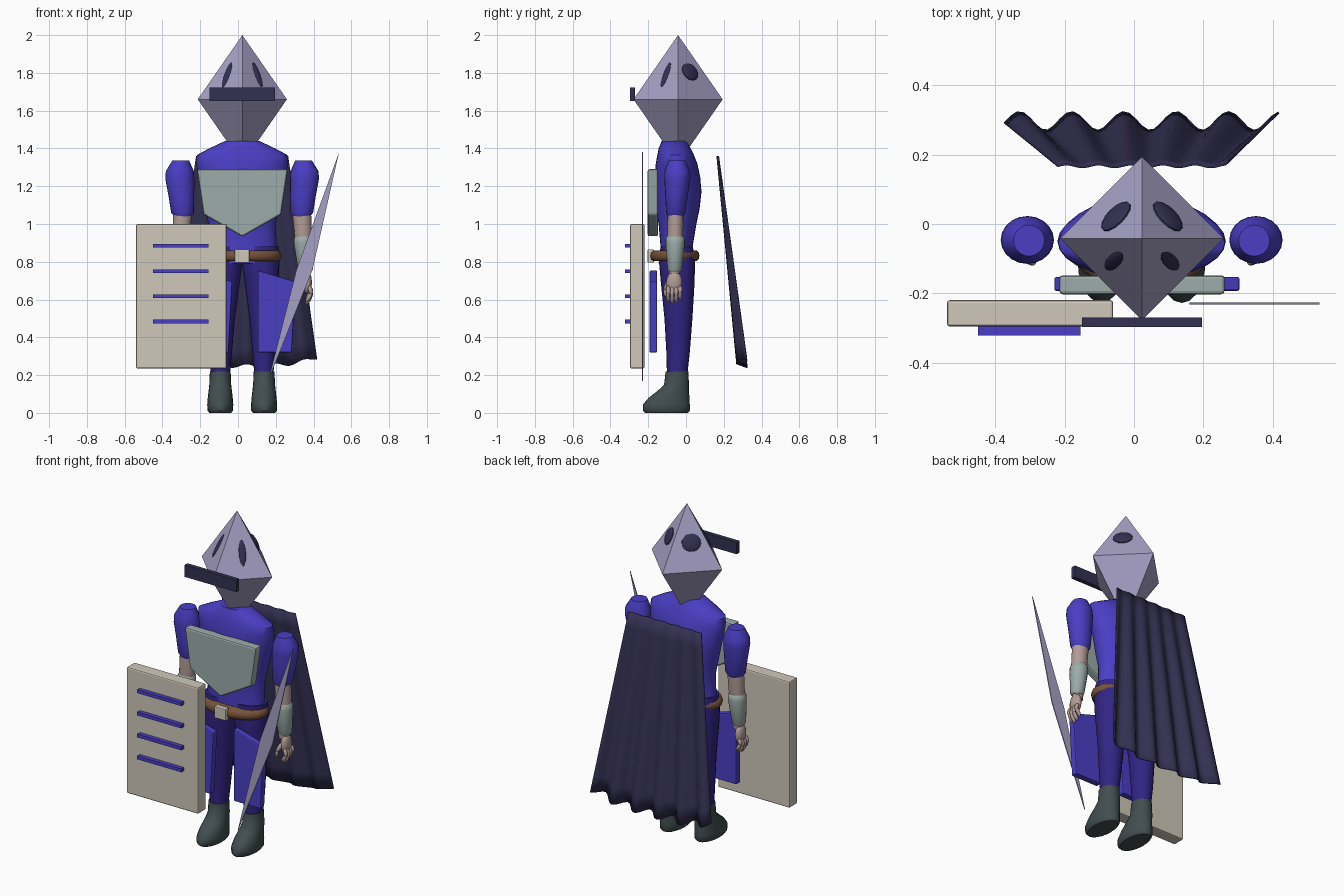
import bpy, bmesh, math
from mathutils import Vector, Matrix

if "Cube" in bpy.data.objects:
    bpy.data.objects.remove(bpy.data.objects["Cube"])

MID = 0.022   # x of the figure's mirror plane
CY = -0.045   # y of the figure's axis


def lin(c):
    c /= 255
    return c / 12.92 if c <= 0.04045 else ((c + 0.055) / 1.055) ** 2.4


def mat(name, r, g, b):
    m = bpy.data.materials.new(name)
    m.diffuse_color = (lin(r), lin(g), lin(b), 1)
    m.use_nodes = True
    m.node_tree.nodes["Principled BSDF"].inputs["Base Color"].default_value = m.diffuse_color
    return m


BLUE = mat("royal_blue", 74, 62, 196)
INDIGO = mat("indigo_cloth", 50, 36, 132)
STEEL = mat("lavender_steel", 166, 160, 196)
DARK = mat("dark_navy", 52, 48, 82)
CREAM = mat("cream", 208, 200, 186)
PLATE = mat("grey_green_plate", 156, 172, 169)
BOOT = mat("boot_slate", 66, 78, 80)
BROWN = mat("leather_brown", 118, 82, 58)
SKIN = mat("skin", 178, 156, 150)


def finish(bm, name, material, smooth=False, bevel=0):
    bmesh.ops.recalc_face_normals(bm, faces=bm.faces)
    me = bpy.data.meshes.new(name)
    bm.to_mesh(me)
    bm.free()
    ob = bpy.data.objects.new(name, me)
    bpy.context.collection.objects.link(ob)
    me.materials.append(material)
    if bevel:
        b = ob.modifiers.new("edge_bevel", 'BEVEL')
        b.width, b.segments = bevel, 2
    if smooth:
        bpy.ops.object.select_all(action='DESELECT')
        ob.select_set(True)
        bpy.context.view_layer.objects.active = ob
        bpy.ops.object.shade_smooth_by_angle(angle=math.radians(42))
    return ob


def loft(name, rings, material, n=20):
    """Solid through horizontal elliptical rings (z, cx, cy, rx, ry)."""
    bm = bmesh.new()
    loops = [[bm.verts.new((cx + rx * math.cos(2 * math.pi * i / n),
                            cy + ry * math.sin(2 * math.pi * i / n), z)) for i in range(n)]
             for z, cx, cy, rx, ry in rings]
    for a, b in zip(loops, loops[1:]):
        for i in range(n):
            j = (i + 1) % n
            bm.faces.new((a[i], a[j], b[j], b[i]))
    bm.faces.new(loops[0])
    bm.faces.new(loops[-1])
    return finish(bm, name, material, True)


def box(name, x0, x1, y0, y1, z0, z1, material, bevel=0):
    return plate(name, [(x0, z0), (x1, z0), (x1, z1), (x0, z1)], y0, y1, material, bevel)


def plate(name, outline, y0, y1, material, bevel=0):
    """Extrude an x-z outline from y0 to y1."""
    bm = bmesh.new()
    f = bm.faces.new([bm.verts.new((x, y0, z)) for x, z in outline])
    ext = bmesh.ops.extrude_face_region(bm, geom=[f])['geom']
    bmesh.ops.translate(bm, vec=(0, y1 - y0, 0),
                        verts=[v for v in ext if isinstance(v, bmesh.types.BMVert)])
    return finish(bm, name, material, False, bevel)


def ellipsoid(bm, centre, size, rot=None):
    m = Matrix.Translation(centre)
    if rot:
        m = m @ rot.to_matrix().to_4x4()
    bmesh.ops.create_uvsphere(bm, u_segments=14, v_segments=9, radius=1,
                              matrix=m @ Matrix.Diagonal((*size, 1)))


def segment(bm, p, q, r):
    """Rounded finger bone between two points."""
    p, q = Vector(p), Vector(q)
    d = q - p
    ellipsoid(bm, (p + q) / 2, (r, r, d.length / 2 + r * 0.7), d.to_track_quat('Z', 'Y'))


# Octahedral helmet
HC, HR, HH = Vector((0.023, -0.042, 1.66)), 0.236, 0.34
bm = bmesh.new()
top, bot = bm.verts.new(HC + Vector((0, 0, HH))), bm.verts.new(HC - Vector((0, 0, HH)))
ring = [bm.verts.new(HC + Vector(d) * HR) for d in ((1, 0, 0), (0, 1, 0), (-1, 0, 0), (0, -1, 0))]
for i in range(4):
    bm.faces.new((ring[i], ring[(i + 1) % 4], top))
    bm.faces.new((ring[(i + 1) % 4], ring[i], bot))
finish(bm, "helmet", STEEL)

# Dark eye shapes showing through the upper helmet faces
for sx, side in ((-1, "left"), (1, "right")):
    for sy, dx, dy, z, size, where in (
            (-1, 0.081, 0.065, 1.79, (0.02, 0.075, 0.008), "front"),
            (1, 0.075, 0.064, 1.805, (0.056, 0.05, 0.014), "back")):
        bm = bmesh.new()
        rot = Vector((sx, sy, HR / HH)).to_track_quat('Z', 'Y')
        ellipsoid(bm, (HC.x + sx * dx, HC.y + sy * dy, z), size, rot)
        finish(bm, f"{where}_eye_{side}", DARK, True)
box("visor_bar", -0.15, 0.197, -0.297, -0.27, 1.65, 1.722, DARK)

# Torso, belt, buckle
loft("torso", [(0.79, MID, -0.05, 0.185, 0.095), (0.88, MID, -0.05, 0.182, 0.085),
               (1.0, MID, -0.045, 0.178, 0.1), (1.08, MID, -0.043, 0.195, 0.115),
               (1.17, MID, -0.04, 0.215, 0.122), (1.25, MID, -0.045, 0.232, 0.12),
               (1.32, MID, -0.05, 0.243, 0.11), (1.365, MID, -0.055, 0.24, 0.097),
               (1.40, MID, -0.06, 0.175, 0.085), (1.44, MID, -0.063, 0.09, 0.065)], BLUE, 28)
loft("belt", [(0.803, MID, -0.06, 0.19, 0.115), (0.813, MID, -0.06, 0.203, 0.127),
              (0.832, MID, -0.06, 0.209, 0.131), (0.85, MID, -0.06, 0.203, 0.127),
              (0.86, MID, -0.06, 0.19, 0.115)], BROWN, 28)
box("buckle", -0.018, 0.06, -0.203, -0.17, 0.795, 0.866, CREAM, 0.005)

# Breastplate and hanging thigh plates
plate("breastplate", [(-0.217, 1.29), (0.263, 1.29), (0.228, 1.05), (0.023, 0.933), (-0.182, 1.05)],
      -0.203, -0.148, PLATE, 0.01)
for dx, side in ((0, "right"), (-0.335, "left")):
    plate("thigh_plate_" + side, [(0.105 + dx, 0.755), (0.305 + dx, 0.695),
                                  (0.285 + dx, 0.32), (0.105 + dx, 0.32)],
          -0.193, -0.153, BLUE, 0.006)

# Limbs, mirrored around the figure's middle
for s, side in ((-1, "left"), (1, "right")):
    def X(d):
        return MID + s * d

    loft("sleeve_" + side, [(1.04, X(0.315), -0.055, 0.045, 0.042), (1.06, X(0.316), -0.055, 0.06, 0.05),
                            (1.15, X(0.322), -0.05, 0.068, 0.06), (1.24, X(0.33), -0.046, 0.077, 0.069),
                            (1.28, X(0.33), -0.046, 0.074, 0.068), (1.335, X(0.325), -0.048, 0.045, 0.045)], BLUE)
    loft("forearm_" + side, [(0.72, X(0.33), -0.062, 0.03, 0.027), (0.90, X(0.325), -0.058, 0.045, 0.042),
                             (1.07, X(0.315), -0.055, 0.05, 0.042)], SKIN, 16)
    loft("bracer_" + side, [(0.745, X(0.335), -0.06, 0.03, 0.03), (0.76, X(0.335), -0.06, 0.04, 0.038),
                            (0.90, X(0.325), -0.057, 0.052, 0.051), (0.925, X(0.325), -0.057, 0.05, 0.05),
                            (0.94, X(0.325), -0.057, 0.038, 0.038)], PLATE)
    # Hand with curled fingers and thumb
    bm = bmesh.new()
    ellipsoid(bm, (X(0.345), -0.062, 0.69), (0.025, 0.042, 0.06))
    for i in range(4):
        y = -0.094 + i * 0.021
        drop = (0.012, 0, 0.006, 0.022)[i]
        segment(bm, (X(0.358), y, 0.665), (X(0.366), y, 0.62 + drop), 0.012)
        segment(bm, (X(0.366), y, 0.62 + drop), (X(0.342), y, 0.582 + drop), 0.011)
    segment(bm, (X(0.338), -0.09, 0.70), (X(0.318), -0.112, 0.655), 0.012)
    segment(bm, (X(0.318), -0.112, 0.655), (X(0.312), -0.108, 0.622), 0.01)
    finish(bm, "hand_" + side, SKIN, True)

    loft("trouser_leg_" + side, [(0.20, X(0.115), -0.047, 0.05, 0.054), (0.32, X(0.114), -0.042, 0.06, 0.062),
                                 (0.5, X(0.11), -0.04, 0.072, 0.074), (0.7, X(0.103), -0.044, 0.092, 0.09),
                                 (0.8, X(0.098), -0.048, 0.099, 0.095), (0.88, X(0.095), -0.048, 0.098, 0.085)],
         INDIGO)
    loft("boot_" + side, [(0, X(0.116), -0.103, 0.058, 0.113), (0.012, X(0.116), -0.104, 0.068, 0.124),
                          (0.045, X(0.116), -0.104, 0.069, 0.124), (0.08, X(0.116), -0.09, 0.066, 0.108),
                          (0.115, X(0.116), -0.068, 0.062, 0.084), (0.15, X(0.116), -0.05, 0.058, 0.066),
                          (0.22, X(0.116), -0.048, 0.055, 0.06)], BOOT)

# Shield with four raised bars
box("shield", -0.54, -0.06, -0.296, -0.22, 0.235, 1.0, CREAM, 0.008)
for i, z in enumerate((0.885, 0.75, 0.617, 0.484)):
    box(f"shield_bar_{i + 1}", -0.45, -0.155, -0.322, -0.29, z - 0.01, z + 0.01, BLUE)

# Flat diamond blade
plate("blade", [(0.535, 1.38), (0.31, 0.76), (0.16, 0.17), (0.395, 0.76)], -0.233, -0.227, STEEL)

# Pleated cape flaring towards the hem
NU, NV = 44, 12
bm = bmesh.new()
grid = []
for v in range(NV + 1):
    t = v / NV
    row = []
    for u in range(NU + 1):
        k = 2 * u / NU - 1
        x = MID + k * (0.243 + 0.153 * t)
        pleat = math.cos(2 * math.pi * (k * 0.396 + 0.051) / 0.151)
        y = 0.168 + 0.128 * t + (0.004 + 0.023 * t) * pleat
        z = 1.36 - (1.112 - 0.045 * abs(k) ** 3) * t - 0.01 * pleat * t
        row.append(bm.verts.new((x, y, z)))
    grid.append(row)
for a, b in zip(grid, grid[1:]):
    for u in range(NU):
        bm.faces.new((a[u], b[u], b[u + 1], a[u + 1]))
cape = finish(bm, "cape", DARK, True)
th = cape.modifiers.new("thickness", 'SOLIDIFY')
th.thickness, th.offset = 0.006, 0
